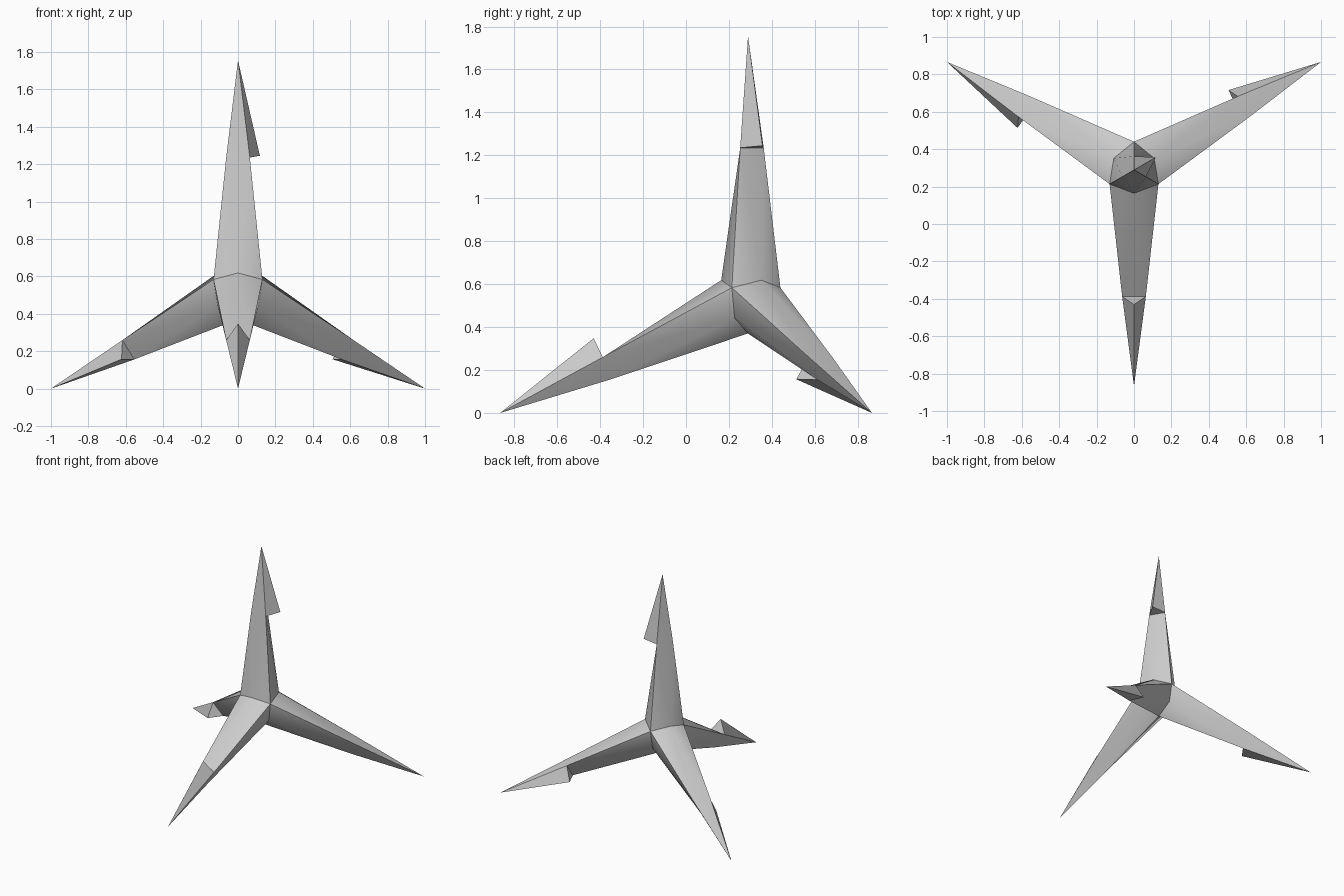
import bpy, bmesh, math
from mathutils import Vector

if "Cube" in bpy.data.objects:
    bpy.data.objects.remove(bpy.data.objects["Cube"])

centre = Vector((0, 0.289, 0.53))
k, h = math.sqrt(8) / 3, 1 / 3
# Spike directions: front, right, left, up
dirs = [Vector((0, -k, -h)),
        Vector((k * math.sin(math.radians(60)), k / 2, -h)),
        Vector((-k * math.sin(math.radians(60)), k / 2, -h)),
        Vector((0, 0, 1))]
barb_towards = {0: 3, 1: 2, 2: 0, 3: 1}   # face of each spike carrying the barb
LENGTH, RING, RADIUS, BARB = 1.225, 0.705, 0.073, 0.135

bm = bmesh.new()

# Shared hub points: three-spike corners and two-spike saddles
corner = [bm.verts.new(centre - d * 0.16) for d in dirs]
saddle = {}
for i in range(4):
    for j in range(i):
        p = bm.verts.new(centre + (dirs[i] + dirs[j]).normalized() * 0.153)
        saddle[i, j] = saddle[j, i] = p


def spike_point(i, dist, side=None, radius=0):
    """Point along spike i, offset towards a side; lower spikes droop slightly."""
    p = centre + dirs[i] * dist
    if side is not None:
        p += (side - dirs[i] * side.dot(dirs[i])).normalized() * radius
    if i != 3:
        p.z -= 0.122 * dist / LENGTH
    return bm.verts.new(p)


for i in range(4):
    others = [j for j in range(4) if j != i]
    tip = spike_point(i, LENGTH)
    ring = {j: spike_point(i, RING, -dirs[j], RADIUS) for j in others}
    for j in others:
        a, b = [n for n in others if n != j]
        mid = saddle[i, j]
        # Tapering shaft side
        bm.faces.new((corner[a], mid, ring[a]))
        bm.faces.new((mid, ring[b], ring[a]))
        bm.faces.new((mid, corner[b], ring[b]))
        # Point, with a barb on one side
        if barb_towards[i] == j:
            barb = spike_point(i, RING + 0.01, dirs[j], BARB)
            bm.faces.new((ring[a], ring[b], barb))
            bm.faces.new((ring[a], barb, tip))
            bm.faces.new((barb, ring[b], tip))
        else:
            bm.faces.new((ring[a], ring[b], tip))

bmesh.ops.recalc_face_normals(bm, faces=bm.faces)
mesh = bpy.data.meshes.new("barbed_caltrop")
bm.to_mesh(mesh)
bm.free()
obj = bpy.data.objects.new("barbed_caltrop", mesh)
bpy.context.collection.objects.link(obj)
bpy.context.view_layer.objects.active = obj
obj.select_set(True)
bpy.ops.object.shade_smooth_by_angle(angle=math.radians(32))
